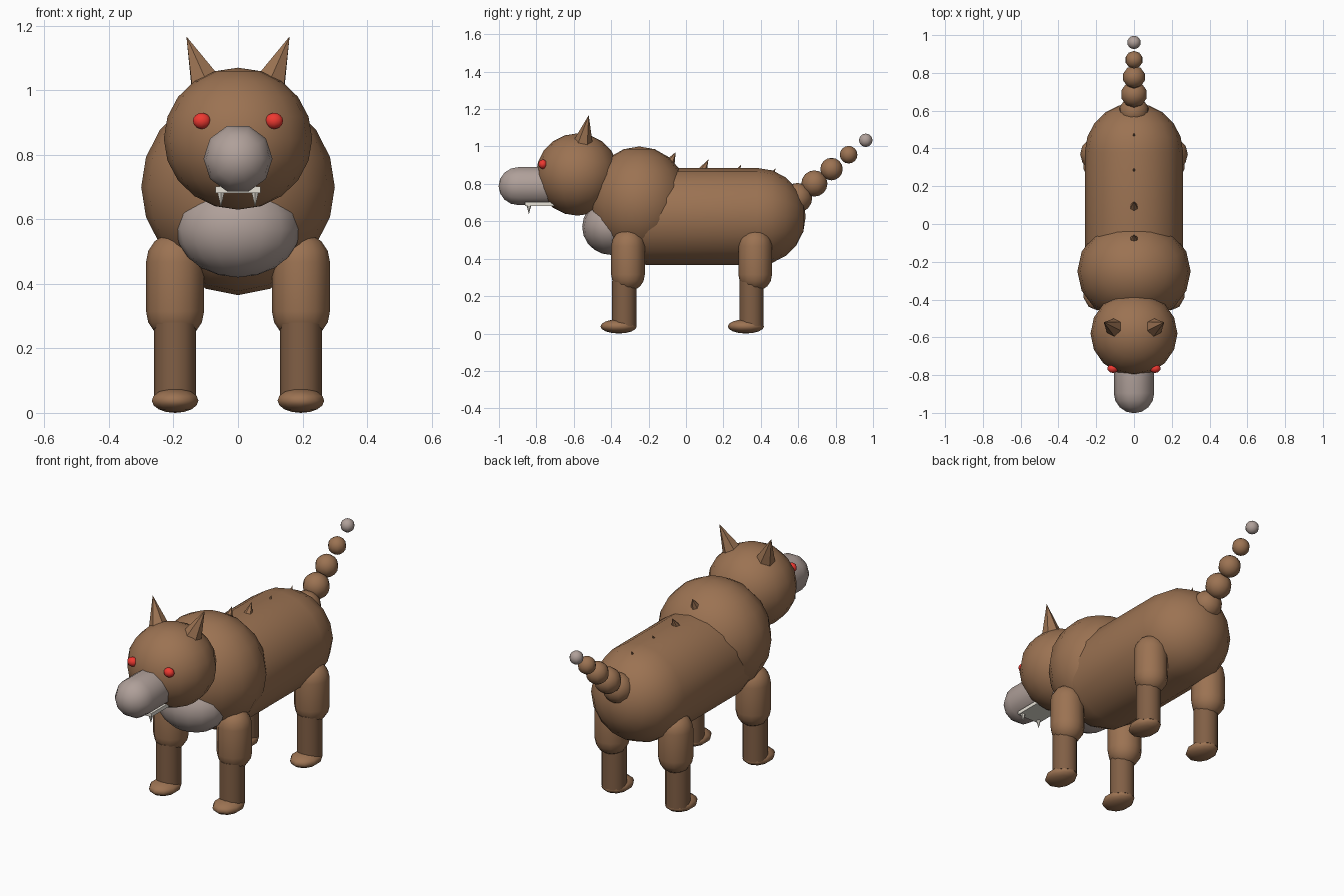
import bpy, bmesh, math
from mathutils import Vector, Matrix

if "Cube" in bpy.data.objects:
    bpy.data.objects.remove(bpy.data.objects["Cube"])


def material(name, rgb):
    m = bpy.data.materials.new(name)
    m.diffuse_color = (*rgb, 1)
    m.use_nodes = True
    m.node_tree.nodes["Principled BSDF"].inputs["Base Color"].default_value = m.diffuse_color
    return m


FUR = material("brown_fur", (0.33, 0.17, 0.085))
DARK = material("dark_fur", (0.22, 0.115, 0.06))
PALE = material("pale_fur", (0.43, 0.35, 0.32))
RED = material("red_eye", (0.85, 0.04, 0.03))
IVORY = material("ivory", (0.80, 0.76, 0.68))


def finish(name, bm, mat, smooth=True):
    bmesh.ops.recalc_face_normals(bm, faces=bm.faces)
    me = bpy.data.meshes.new(name)
    for f in bm.faces:
        f.smooth = smooth
    bm.to_mesh(me)
    bm.free()
    me.materials.append(mat)
    ob = bpy.data.objects.new(name, me)
    bpy.context.collection.objects.link(ob)
    return ob


def ball(name, loc, size, mat, seg=16, rings=10):
    bm = bmesh.new()
    bmesh.ops.create_uvsphere(bm, u_segments=seg, v_segments=rings, radius=1)
    bm.transform(Matrix.Translation(loc) @ Matrix.Diagonal((*size, 1)))
    return finish(name, bm, mat)


def aim(a, b):
    """Matrix taking +z at the origin to the line from a to b."""
    d = Vector(b) - Vector(a)
    return Matrix.Translation(a) @ d.to_track_quat('Z', 'Y').to_matrix().to_4x4(), d.length


def capsule(name, a, b, r, mat, seg=12, cap=4, round_ends=True):
    """Round-ended tube; a and b are the centres of the two end caps."""
    m, length = aim(a, b)
    if round_ends:
        arc = [math.pi / 2 * i / cap for i in range(cap + 1)]
        pts = [(r * math.sin(t), -r * math.cos(t)) for t in arc]
        pts += [(r * math.cos(t), length + r * math.sin(t)) for t in arc]
    else:
        pts = [(0, 0), (r, 0), (r, length), (0, length)]
    bm = bmesh.new()
    vs = [bm.verts.new((x, 0, z)) for x, z in pts]
    es = [bm.edges.new(p) for p in zip(vs, vs[1:])]
    bmesh.ops.spin(bm, geom=vs + es, cent=(0, 0, 0), axis=(0, 0, 1),
                   angle=2 * math.pi, steps=seg)
    bmesh.ops.remove_doubles(bm, verts=bm.verts, dist=1e-4)
    bm.transform(m)
    return finish(name, bm, mat)


def spike(name, base, tip, r, mat, seg=6):
    m, length = aim(base, tip)
    bm = bmesh.new()
    bmesh.ops.create_cone(bm, cap_ends=True, segments=seg, radius1=r, radius2=0, depth=length)
    bm.transform(m @ Matrix.Translation((0, 0, length / 2)))
    return finish(name, bm, mat, smooth=False)


# Trunk
capsule("body", (0, -0.20, 0.625), (0, 0.38, 0.625), 0.26, FUR, seg=16, cap=5)
ball("chest", (0, -0.25, 0.70), (0.30, 0.27, 0.30), FUR)
ball("chest_patch", (0, -0.40, 0.57), (0.192, 0.155, 0.15), PALE)

# Head, muzzle and jaw
ball("head", (0, -0.58, 0.85), (0.23, 0.222, 0.22), FUR)
capsule("snout", (0, -0.895, 0.788), (0, -0.70, 0.788), 0.107, PALE, seg=10)
bm = bmesh.new()
bmesh.ops.create_cube(bm, size=1)
bm.transform(Matrix.Translation((0, -0.77, 0.692)) @ Matrix.Diagonal((0.14, 0.18, 0.02, 1)))
finish("jaw", bm, IVORY, smooth=False)

# Paired features: eyes, ears, fangs and legs
for s, side in ((-1, "left"), (1, "right")):
    ball(f"eye_{side}", (s * 0.112, -0.765, 0.905), (0.029, 0.024, 0.025), RED, 10, 8)
    spike(f"ear_{side}", (s * 0.10, -0.55, 1.02), (s * 0.16, -0.52, 1.167), 0.053, FUR)
    spike(f"fang_{side}", (s * 0.053, -0.84, 0.69), (s * 0.053, -0.84, 0.637), 0.014, IVORY)
    for y, end in ((0, "front"), (0.68, "hind")):
        x = s * 0.195
        capsule(f"{end}_upper_leg_{side}", (x, y - 0.31, 0.468), (x, y - 0.31, 0.315),
                0.09, FUR)
        leg = capsule(f"{end}_lower_leg_{side}", (x, y - 0.33, 0.28), (x, y - 0.33, 0.04),
                      0.065, DARK, round_ends=False)
        leg.data.set_sharp_from_angle(angle=math.radians(40))
        ball(f"{end}_foot_{side}", (x, y - 0.36, 0.038), (0.076, 0.097, 0.038), FUR, 10, 8)

# Row of back spines, shrinking toward the tail
for i, (y, z, r) in enumerate([(-0.055, 0.97, 0.04), (0.12, 0.93, 0.035),
                               (0.295, 0.902, 0.03), (0.48, 0.886, 0.025)]):
    spike(f"back_spine_{i + 1}", (0, y - 0.045, z - 0.085), (0, y, z), r, FUR)

# Tail made of shrinking balls with a pale tip
for i in range(5):
    r = (0.08, 0.07, 0.06, 0.047, 0.036)[i]
    ball(f"tail_{i + 1}", (0, 0.595 + 0.0915 * i, 0.725 + 0.077 * i), (r, r, r),
         PALE if i == 4 else FUR, 10, 8)
